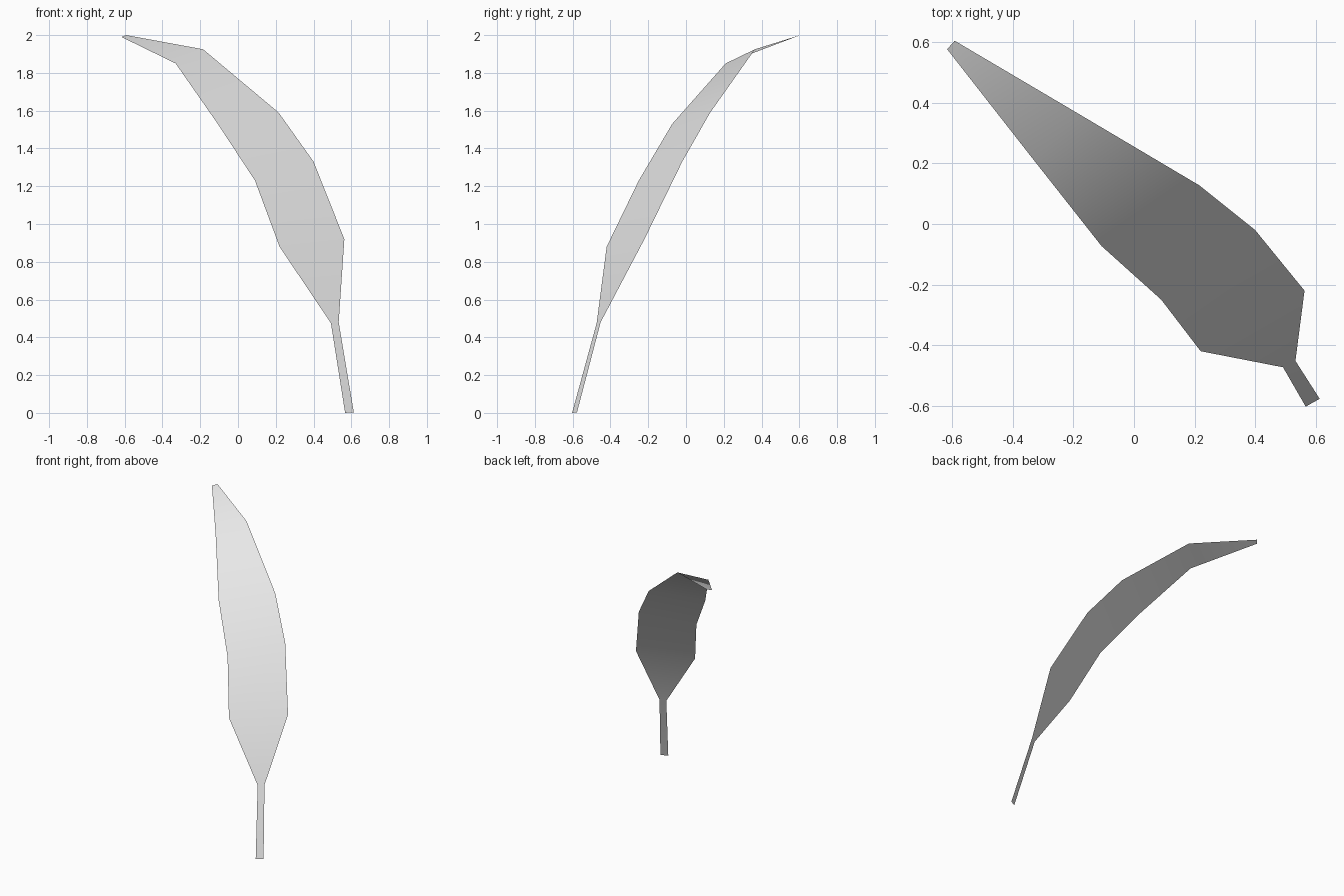
import bpy
import bmesh

default_cube = bpy.data.objects.get("Cube")
if default_cube:
    bpy.data.objects.remove(default_cube, do_unlink=True)


def make_material(name, colour):
    material = bpy.data.materials.new(name)
    material.use_nodes = True
    material.diffuse_color = colour
    material.node_tree.nodes["Principled BSDF"].inputs["Base Color"].default_value = colour
    return material


# Outline of the arching leaf, from the foot of the stem to the tip
right_edge = [
    (.567, -.603, 0), (.492, -.473, .475), (.22, -.42, .88), (.09, -.25, 1.23),
    (-.107, -.073, 1.53), (-.33, .21, 1.85), (-.617, .577, 1.99),
]
left_edge = [
    (.613, -.577, .003), (.533, -.452, .48), (.563, -.22, .92), (.4, -.02, 1.33),
    (.215, .128, 1.59), (-.185, .365, 1.925), (-.592, .605, 2),
]


def make_ribbon(name, first_edge, second_edge, material):
    """Bridge two edge lines into a thin single-sided sheet."""
    bm = bmesh.new()
    first = [bm.verts.new(point) for point in first_edge]
    second = [bm.verts.new(point) for point in second_edge]
    for a, b, c, d in zip(first, second, second[1:], first[1:]):
        face = bm.faces.new((a, b, c, d))
        face.smooth = True
    mesh = bpy.data.meshes.new(name)
    bm.to_mesh(mesh)
    bm.free()
    mesh.materials.append(material)
    ribbon = bpy.data.objects.new(name, mesh)
    bpy.context.collection.objects.link(ribbon)
    return ribbon


# Stem and blade form one continuous sheet
make_ribbon("leaf", right_edge, left_edge, make_material("pale grey", (.8, .8, .8, 1)))
